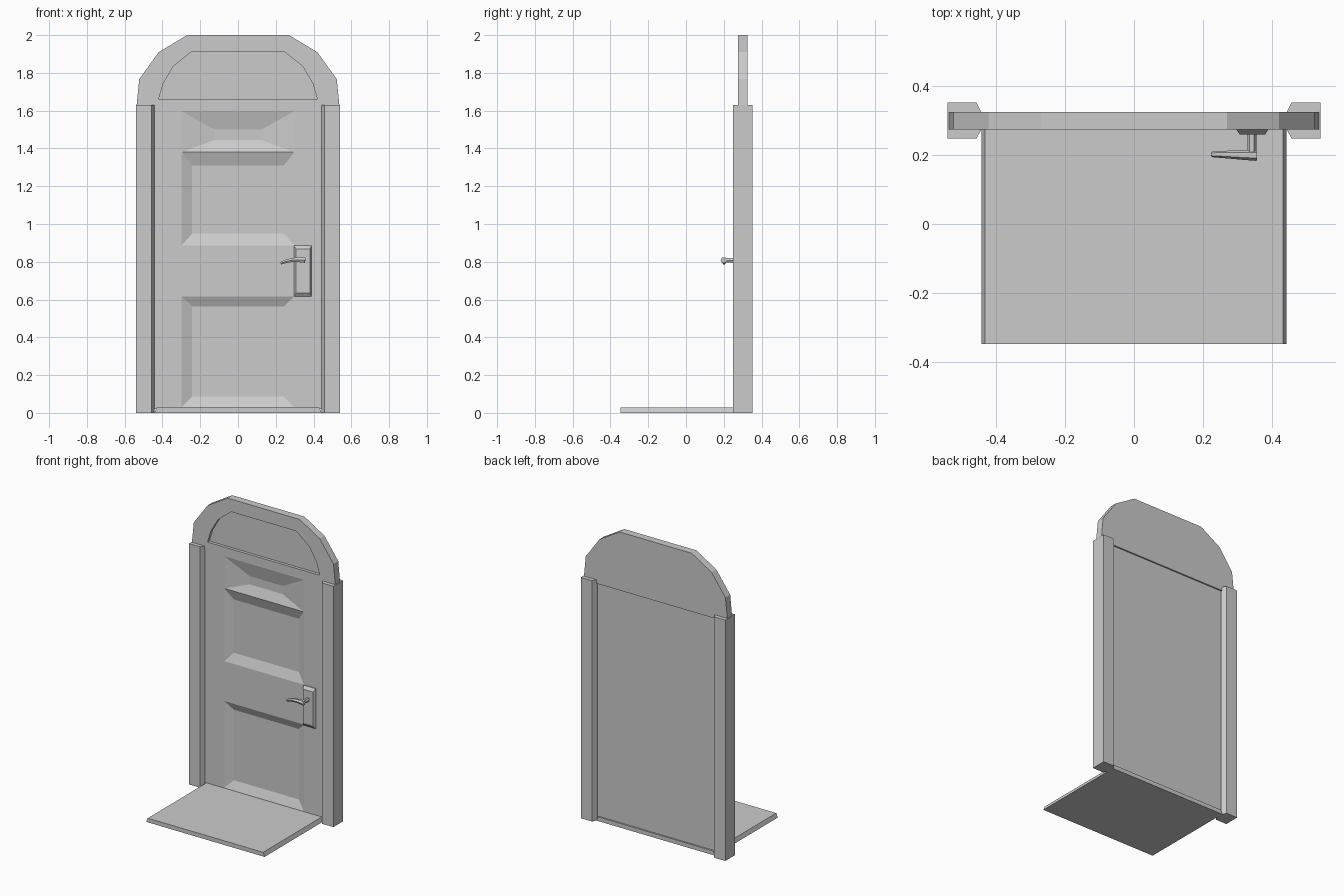
import bpy, bmesh

if "Cube" in bpy.data.objects:
    bpy.data.objects.remove(bpy.data.objects["Cube"])


def finish(name, bm):
    bmesh.ops.remove_doubles(bm, verts=bm.verts, dist=1e-5)
    bmesh.ops.recalc_face_normals(bm, faces=bm.faces)
    mesh = bpy.data.meshes.new(name)
    bm.to_mesh(mesh)
    bm.free()
    obj = bpy.data.objects.new(name, mesh)
    bpy.context.collection.objects.link(obj)
    return obj


def loft(name, loops):
    """Skin a stack of equal-length point loops and cap both ends."""
    bm = bmesh.new()
    rings = [[bm.verts.new(p) for p in loop] for loop in loops]
    n = len(rings[0])
    for a, b in zip(rings, rings[1:]):
        for i in range(n):
            j = (i + 1) % n
            bm.faces.new((a[i], a[j], b[j], b[i]))
    bm.faces.new(rings[0])
    bm.faces.new(rings[-1])
    return finish(name, bm)


def rect(x0, x1, z0, z1, y):
    return [(x0, y, z0), (x1, y, z0), (x1, y, z1), (x0, y, z1)]


# Side posts with chamfered inner edges
post = [(0.541, 0.248), (0.457, 0.248), (0.443, 0.274),
        (0.443, 0.325), (0.457, 0.352), (0.541, 0.352)]
for side, s in (("left", -1), ("right", 1)):
    loft(side + "_post", [[(s * x, y, z) for x, y in post] for z in (0, 1.63)])

# Arched top with a recessed panel in the front
outer = [(0.539, 1.605), (0.523, 1.767), (0.42, 1.91), (0.27, 2.0)]
inner = [(0.42, 1.662), (0.395, 1.745), (0.342, 1.835), (0.243, 1.914)]


def arch_loop(half, y):
    pts = half + [(-x, z) for x, z in reversed(half)]
    return [(x, y, z) for x, z in pts]


loft("arch", [arch_loop(outer, 0.325), arch_loop(outer, 0.274),
              arch_loop(inner, 0.274), arch_loop(inner, 0.294)])

# Doorstep with sloping sides
loft("doorstep", [[(-0.443, y, 0), (0.443, y, 0), (0.432, y, 0.028), (-0.432, y, 0.028)]
                  for y in (-0.348, 0.325)])

# Door leaf: front grid whose middle column holds three sunken panels
FRONT, SUNK, BACK = 0.279, 0.303, 0.315
xs = [-0.445, -0.298, 0.298, 0.445]
zs = [0.02, 0.03, 0.617, 0.887, 1.38, 1.597, 1.61]
floors = {1: (0.243, 0.087, 0.564), 3: (0.243, 0.95, 1.31), 4: (0.125, 1.444, 1.50)}
bm = bmesh.new()


def face(points):
    bm.faces.new([bm.verts.new(p) for p in points])


for r in range(len(zs) - 1):
    for c in range(3):
        cell = rect(xs[c], xs[c + 1], zs[r], zs[r + 1], FRONT)
        if c == 1 and r in floors:
            w, z0, z1 = floors[r]
            low = rect(-w, w, z0, z1, SUNK)
            face(low)
            for i in range(4):
                j = (i + 1) % 4
                face((cell[i], cell[j], low[j], low[i]))
        else:
            face(cell)
bmesh.ops.remove_doubles(bm, verts=bm.verts, dist=1e-5)
rim = [e for e in bm.edges if e.is_boundary]
new = bmesh.ops.extrude_edge_only(bm, edges=rim)["geom"]
for v in new:
    if isinstance(v, bmesh.types.BMVert):
        v.co.y = BACK
bmesh.ops.edgeloop_fill(bm, edges=[e for e in bm.edges if e.is_boundary])
finish("door_leaf", bm)

# Handle plate with bevelled rim
loft("handle_plate", [rect(0.297, 0.389, 0.615, 0.886, 0.282),
                      rect(0.297, 0.389, 0.615, 0.886, 0.274),
                      rect(0.307, 0.380, 0.635, 0.867, 0.259)])


# Handle stem and drooping tapered lever
def tube(name, points, radius):
    curve = bpy.data.curves.new(name, "CURVE")
    curve.dimensions = "3D"
    curve.bevel_depth = radius
    curve.bevel_resolution = 1
    curve.use_fill_caps = True
    spline = curve.splines.new("POLY")
    spline.points.add(len(points) - 1)
    for p, (x, y, z, r) in zip(spline.points, points):
        p.co = (x, y, z, 1)
        p.radius = r
    obj = bpy.data.objects.new(name, curve)
    bpy.context.collection.objects.link(obj)
    bpy.ops.object.select_all(action="DESELECT")
    bpy.context.view_layer.objects.active = obj
    obj.select_set(True)
    bpy.ops.object.convert(target="MESH")
    bpy.ops.object.shade_smooth_by_angle()


tube("handle_stem", [(0.342, 0.262, 0.807, 1), (0.342, 0.190, 0.807, 1)], 0.0135)
tube("handle_lever", [(0.356, 0.199, 0.808, 1.1), (0.315, 0.200, 0.811, 0.95),
                      (0.280, 0.201, 0.808, 0.8), (0.250, 0.202, 0.801, 0.7),
                      (0.226, 0.202, 0.792, 0.55)], 0.0145)
